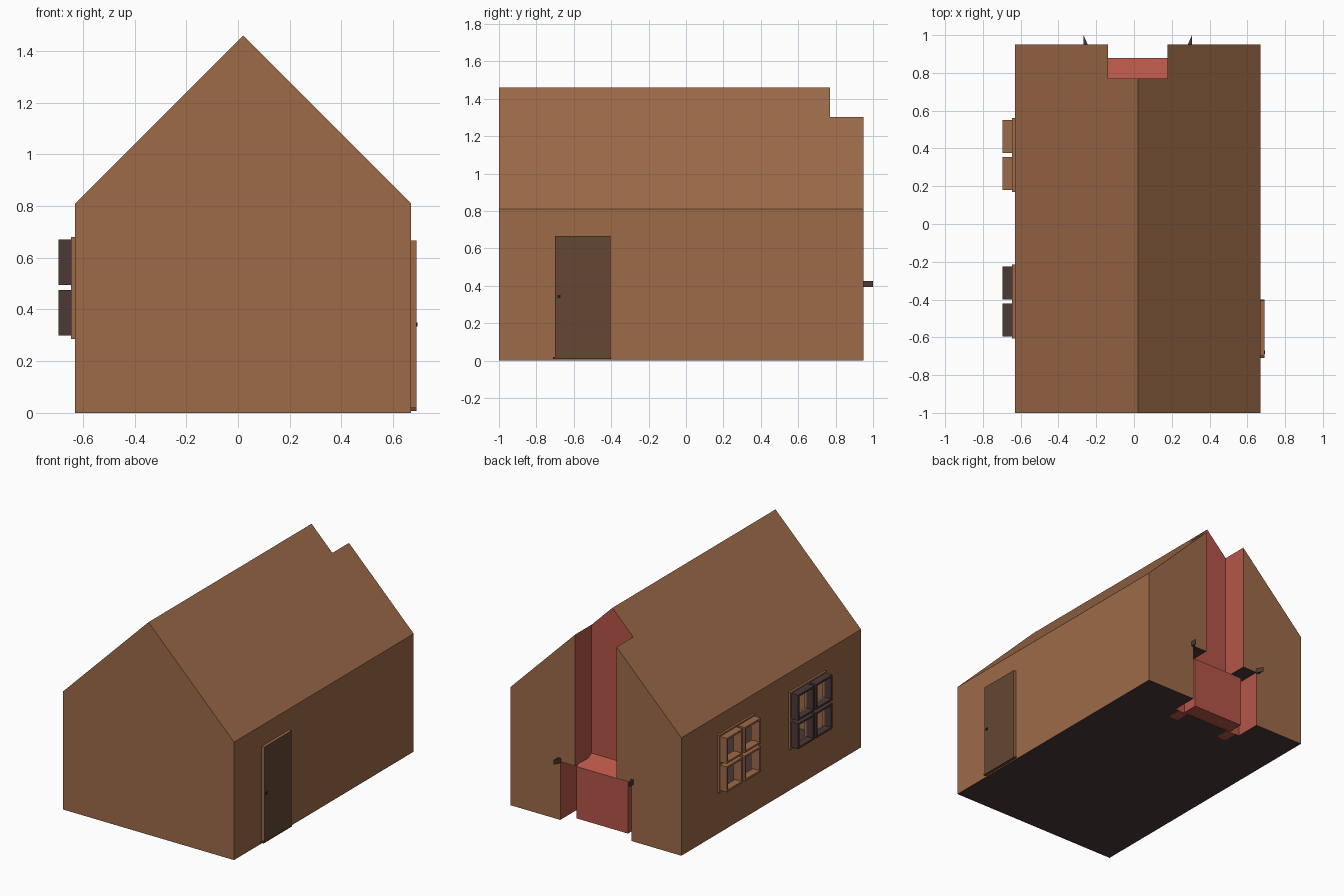
import bpy, bmesh

if "Cube" in bpy.data.objects:
    bpy.data.objects.remove(bpy.data.objects["Cube"], do_unlink=True)


def material(name, r, g, b):
    m = bpy.data.materials.new(name)
    m.use_nodes = True
    m.diffuse_color = (r, g, b, 1)
    node = next(n for n in m.node_tree.nodes if n.type == "BSDF_PRINCIPLED")
    node.inputs["Base Color"].default_value = (r, g, b, 1)
    node.inputs["Roughness"].default_value = 0.9
    return m


WOOD = material("warm wood", 0.34, 0.145, 0.065)
BRICK = material("red brick", 0.46, 0.092, 0.064)
DARK = material("dark floor", 0.072, 0.040, 0.040)
DOOR = material("door brown", 0.125, 0.063, 0.032)
KNOB = material("black iron", 0.01, 0.01, 0.01)


def build(name, mats, polys=(), boxes=(), solid=False):
    """One object from flat polygons and boxes (min corner, max corner)."""
    bm = bmesh.new()
    for poly in polys:
        bm.faces.new([bm.verts.new(p) for p in poly])
    for lo, hi in boxes:
        cube = bmesh.ops.create_cube(bm, size=1)
        for v in cube["verts"]:
            v.co = [(lo[i] + hi[i]) / 2 + v.co[i] * (hi[i] - lo[i]) for i in range(3)]
    if solid:
        bmesh.ops.remove_doubles(bm, verts=bm.verts, dist=1e-5)
        bmesh.ops.recalc_face_normals(bm, faces=bm.faces)
    me = bpy.data.meshes.new(name)
    bm.to_mesh(me)
    bm.free()
    ob = bpy.data.objects.new(name, me)
    for m in mats:
        me.materials.append(m)
    bpy.context.collection.objects.link(ob)
    return ob


def prism(name, mat, profile, to3d, a, b):
    """Solid made by sweeping a profile from a to b."""
    n = len(profile)
    low, high = ([to3d(p, t) for p in profile] for t in (a, b))
    sides = [(low[i], low[(i + 1) % n], high[(i + 1) % n], high[i]) for i in range(n)]
    return build(name, [mat], [low, high] + sides, solid=True)


# Main sizes
CX, HALF, EAVE, RIDGE = 0.02, 0.65, 0.81, 1.46
FRONT, BACK, DEEP = -1.0, 0.95, 0.77
SHAFT, HEARTH, BLOCK, LEDGE = 0.158, 0.27, 0.195, 0.40
FLOOR, BLOCK_Y = 0.004, 0.88
L, R = CX - HALF, CX + HALF


def roof_z(x):
    return RIDGE - abs(x - CX)


def mirror(points, s):
    """Points given as offsets from the centre line; s = -1 flips and rewinds."""
    out = [(CX + s * x, y, z) for x, y, z in points]
    return out if s > 0 else out[::-1]


# Front gable and plain side wall
build("front_gable", [WOOD], [[(L, FRONT, 0), (R, FRONT, 0), (R, FRONT, EAVE),
                               (CX, FRONT, RIDGE), (L, FRONT, EAVE)]])
build("left_wall", [WOOD], [[(R, FRONT, 0), (R, BACK, 0), (R, BACK, EAVE), (R, FRONT, EAVE)]])

# Roof slopes with the chimney notch, back gable halves, soffits, recess cheeks
shaft_top = RIDGE - SHAFT
roof, gable, soffit, cheek = [], [], [], []
for s in (-1, 1):
    roof.append(mirror([(0, FRONT, RIDGE), (HALF, FRONT, EAVE), (HALF, BACK, EAVE),
                        (SHAFT, BACK, shaft_top), (SHAFT, DEEP, shaft_top), (0, DEEP, RIDGE)], s))
    gable.append(mirror([(HALF, BACK, 0), (HEARTH, BACK, 0), (HEARTH, BACK, LEDGE),
                         (SHAFT, BACK, LEDGE), (SHAFT, BACK, shaft_top), (HALF, BACK, EAVE)], s))
    soffit.append(mirror([(SHAFT, DEEP, LEDGE), (SHAFT, BACK, LEDGE),
                          (HEARTH, BACK, LEDGE), (HEARTH, DEEP, LEDGE)], s))
    cheek.append(mirror([(HEARTH, DEEP, 0), (HEARTH, DEEP, LEDGE),
                         (HEARTH, BACK, LEDGE), (HEARTH, BACK, 0)], s))
    cheek.append(mirror([(SHAFT, DEEP, LEDGE), (SHAFT, DEEP, shaft_top),
                         (SHAFT, BACK, shaft_top), (SHAFT, BACK, LEDGE)], s))
build("roof", [WOOD], roof)
build("back_gable", [WOOD], gable)
build("hearth_soffit", [DARK], soffit)
back_face = [[(CX + HEARTH, DEEP, 0), (CX - HEARTH, DEEP, 0),
              (CX - HEARTH, DEEP, LEDGE), (CX + HEARTH, DEEP, LEDGE)],
             [(CX + SHAFT, DEEP, LEDGE), (CX - SHAFT, DEEP, LEDGE),
              (CX - SHAFT, DEEP, shaft_top), (CX, DEEP, RIDGE), (CX + SHAFT, DEEP, shaft_top)]]
build("chimney_recess", [BRICK], cheek + back_face)

# Fireplace block with sloping top
prism("fireplace_block", BRICK,
      [(DEEP, FLOOR), (BLOCK_Y, FLOOR), (BLOCK_Y, 0.36), (DEEP, 0.42)],
      lambda p, t: (t, p[0], p[1]), CX - BLOCK, CX + BLOCK)

# Inner hearth posts reaching through the floor
posts = []
for s in (-1, 1):
    xs = sorted((CX + s * 0.17, CX + s * 0.24))
    posts.append(((xs[0], 0.67, 0), (xs[1], DEEP - 0.002, 0.36)))
build("hearth_posts", [BRICK], boxes=posts)

# Pointed mantel ends
for s, side in ((-1, "right"), (1, "left")):
    prism(side + "_mantel_end", DARK,
          [(CX + s * 0.265, BACK), (CX + s * 0.287, BACK), (CX + s * 0.287, 1.0)],
          lambda p, t: (p[0], p[1], t), 0.393, 0.425)

# Floor, cut out around the fireplace block
outline = [(L, FRONT), (R, FRONT), (R, BACK)]
notch = [(HEARTH, BACK), (HEARTH, DEEP), (BLOCK, DEEP), (BLOCK, BLOCK_Y)]
outline += [(CX + x, y) for x, y in notch] + [(CX - x, y) for x, y in notch[::-1]]
outline.append((L, BACK))
build("floor", [DARK], [[(x, y, FLOOR) for x, y in outline[::-1]]])

# Window wall: strips around two openings
WIN_Z = (0.285, 0.68)
WINDOWS = (("front_window", -0.605, DARK), ("back_window", 0.17, WOOD))
SIZE = 0.39
ys = [FRONT] + [y + d for _, y, _ in WINDOWS for d in (0, SIZE)] + [BACK]
zs = [0, *WIN_Z, EAVE]
strips = []
for i in range(len(ys) - 1):
    for j in range(len(zs) - 1):
        if not (j == 1 and i in (1, 3)):
            strips.append([(L, ys[i + 1], zs[j]), (L, ys[i], zs[j]),
                           (L, ys[i], zs[j + 1]), (L, ys[i + 1], zs[j + 1])])
build("right_wall", [WOOD], strips)


def ring(x0, x1, y0, y1, z0, z1, t):
    """Four bars around a rectangular opening."""
    return [((x0, y0, z0), (x1, y0 + t, z1)), ((x0, y1 - t, z0), (x1, y1, z1)),
            ((x0, y0 + t, z0), (x1, y1 - t, z0 + t)), ((x0, y0 + t, z1 - t), (x1, y1 - t, z1))]


# Windows: a backing frame with four deep pane frames
RIM, PANE, STEP = 0.013, 0.175, 0.195
for name, y, mat in WINDOWS:
    z0, z1 = WIN_Z
    x0 = L - 0.015
    ym, zm = y + SIZE / 2, (z0 + z1) / 2
    frame = ring(x0, L, y, y + SIZE, z0, z1, 0.022)
    frame.append(((x0, ym - 0.022, z0), (L, ym + 0.022, z1)))
    frame.append(((x0, y, zm - 0.022), (L, y + SIZE, zm + 0.022)))
    build(name + "_frame", [WOOD], boxes=frame)
    panes = []
    for i in (0, 1):
        for j in (0, 1):
            py, pz = y + 0.01 + i * STEP, z0 + 0.015 + j * STEP
            panes += ring(L - 0.065, x0, py, py + PANE, pz, pz + PANE, RIM)
    build(name + "_panes", [mat], boxes=panes)

# Door: wooden slab with a dark outer face, sill and knob
door = build("door", [WOOD, DOOR], boxes=[((R, -0.70, 0.015), (R + 0.02, -0.405, 0.667))])
for f in door.data.polygons:
    f.material_index = int(f.normal.x > 0.5)
build("door_sill", [DOOR], boxes=[((R, -0.71, 0.008), (R + 0.021, -0.40, 0.02))])
build("door_knob", [KNOB], boxes=[((R + 0.02, -0.687, 0.335), (R + 0.024, -0.67, 0.35))])
